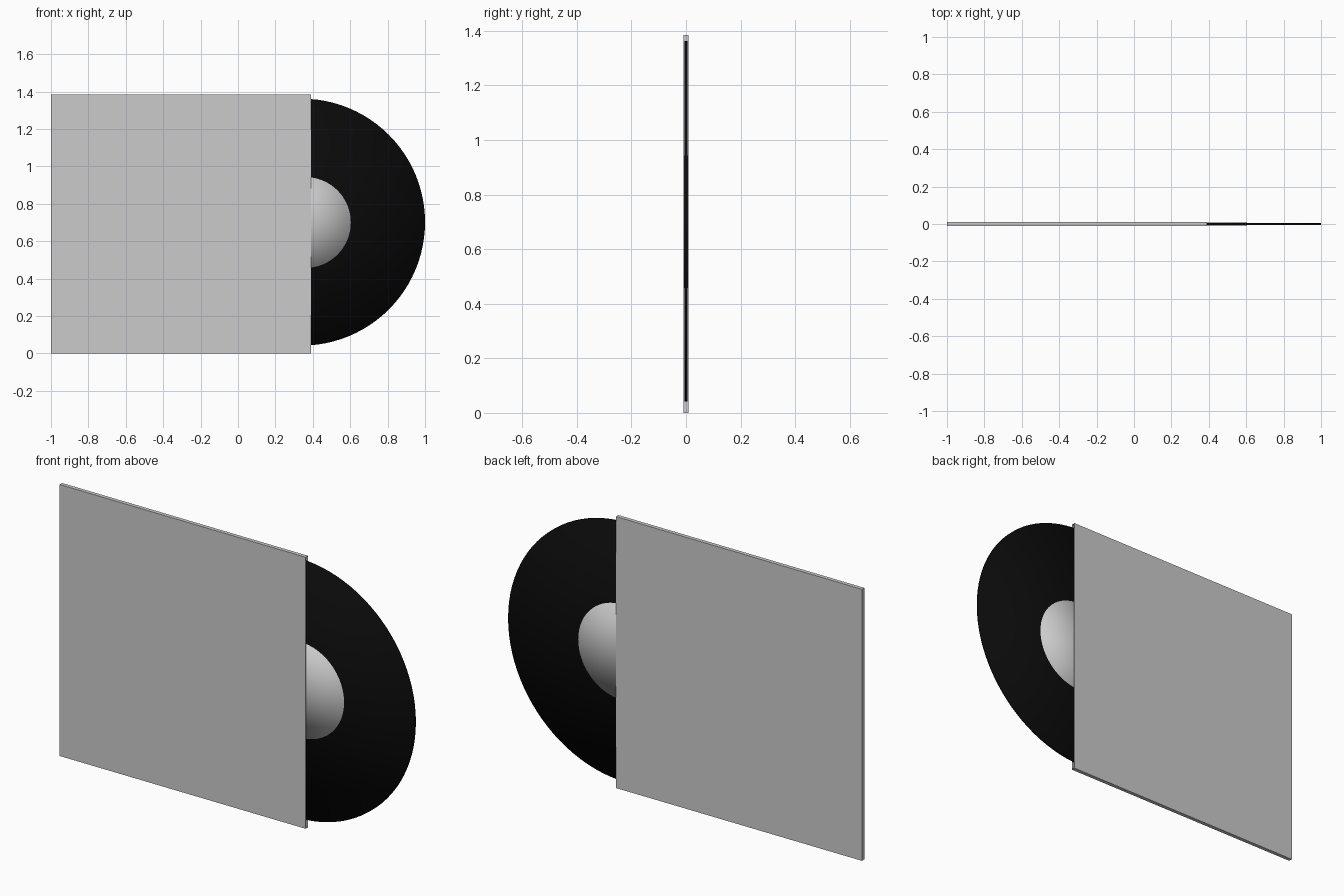
import bpy, bmesh, math
from mathutils import Matrix

if "Cube" in bpy.data.objects:
    bpy.data.objects.remove(bpy.data.objects["Cube"])


def material(name, value):
    m = bpy.data.materials.new(name)
    m.diffuse_color = (value, value, value, 1)
    m.use_nodes = True
    m.node_tree.nodes["Principled BSDF"].inputs["Base Color"].default_value = m.diffuse_color
    return m


GREY = material("light grey card", 0.6)
BLACK = material("black vinyl", 0.003)


def finish(name, bm, mat, smooth):
    bmesh.ops.recalc_face_normals(bm, faces=bm.faces)
    mesh = bpy.data.meshes.new(name)
    bm.to_mesh(mesh)
    bm.free()
    mesh.materials.append(mat)
    for p in mesh.polygons:
        p.use_smooth = smooth
    ob = bpy.data.objects.new(name, mesh)
    bpy.context.collection.objects.link(ob)
    return ob


def flat_disc(name, x, z, radius, thickness, mat):
    """Thin upright disc, softly shaded across its rim."""
    bm = bmesh.new()
    bmesh.ops.create_cone(bm, cap_ends=True, cap_tris=True, segments=96,
                          radius1=radius, radius2=radius, depth=thickness,
                          matrix=Matrix.Translation((x, 0, z)) @ Matrix.Rotation(math.pi / 2, 4, 'X'))
    return finish(name, bm, mat, True)


# Sleeve: a thin box with a pocket open on the right side
W, H, T, WALL = 1.389, 1.385, 0.02, 0.002
bm = bmesh.new()
bmesh.ops.create_cube(bm, size=1, matrix=Matrix.Translation((-1 + W / 2, 0, H / 2))
                      @ Matrix.Diagonal((W, T, H, 1)))
opening = [f for f in bm.faces if f.calc_center_median().x > 0.38]
bmesh.ops.inset_region(bm, faces=opening, thickness=WALL, use_even_offset=True)
pocket = bmesh.ops.extrude_discrete_faces(bm, faces=opening)["faces"]
bmesh.ops.translate(bm, verts=list({v for f in pocket for v in f.verts}), vec=(-W + WALL, 0, 0))
finish("sleeve", bm, GREY, False)

# Record and its centre label, half pulled out of the sleeve
flat_disc("record", 0.34, 0.702, 0.66, 0.012, BLACK)
flat_disc("label", 0.36, 0.70, 0.243, 0.015, GREY)
